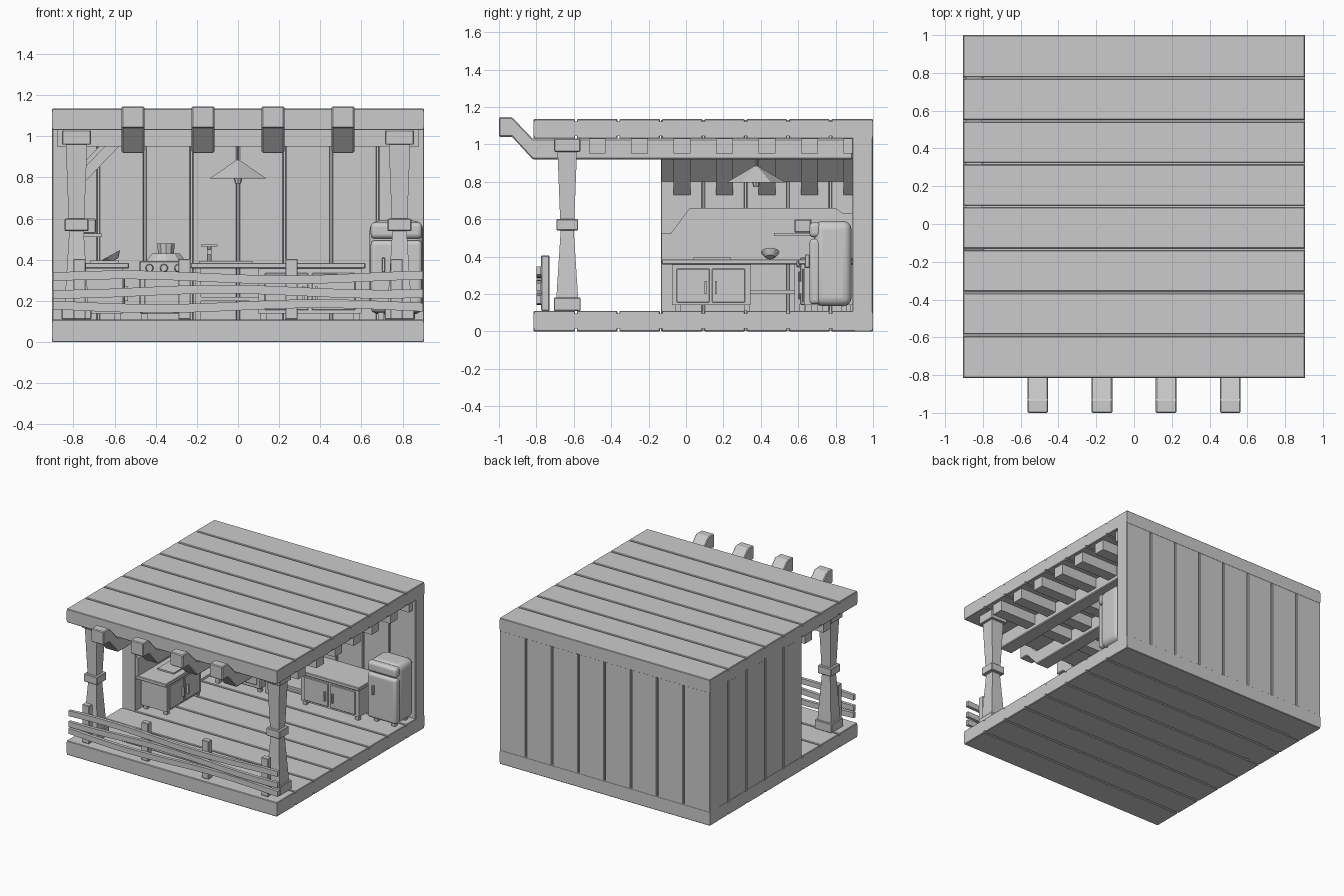
import bpy, math
from mathutils import Vector

old = bpy.data.objects.get("Cube")
if old:
    bpy.data.objects.remove(old)

grey = bpy.data.materials.new("plain grey")
grey.use_nodes = True
grey.diffuse_color = (0.6, 0.6, 0.6, 1)
grey.node_tree.nodes["Principled BSDF"].inputs["Base Color"].default_value = (0.6, 0.6, 0.6, 1)


def mesh(name, verts, faces):
    me = bpy.data.meshes.new(name)
    me.from_pydata(verts, [], faces)
    me.materials.append(grey)
    ob = bpy.data.objects.new(name, me)
    bpy.context.collection.objects.link(ob)
    return ob


def bevel(ob, width, segments=1):
    mod = ob.modifiers.new("bevel", "BEVEL")
    mod.width, mod.segments = width, segments
    return ob


def prism(name, pts, axis, lo, hi):
    """Extrude a closed outline along axis; outline uses the other two axes in order."""
    def place(p, d):
        c = list(p)
        c.insert(axis, d)
        return c
    n = len(pts)
    verts = [place(p, lo) for p in pts] + [place(p, hi) for p in pts]
    faces = [list(range(n))[::-1], list(range(n, 2 * n))]
    faces += [[i, (i + 1) % n, (i + 1) % n + n, i + n] for i in range(n)]
    ob = mesh(name, verts, faces)
    # consistent outward normals
    import bmesh
    bm = bmesh.new()
    bm.from_mesh(ob.data)
    bmesh.ops.recalc_face_normals(bm, faces=bm.faces)
    bm.to_mesh(ob.data)
    bm.free()
    return ob


def box(name, x, y, z, width=0):
    ob = prism(name, [(x[0], y[0]), (x[1], y[0]), (x[1], y[1]), (x[0], y[1])], 2, z[0], z[1])
    return bevel(ob, width) if width else ob


def taper(name, cx, cy, levels):
    """Square column through (half width, height) levels."""
    verts, faces = [], []
    for h, z in levels:
        verts += [(cx - h, cy - h, z), (cx + h, cy - h, z), (cx + h, cy + h, z), (cx - h, cy + h, z)]
    for k in range(len(levels) - 1):
        for i in range(4):
            a, b = 4 * k + i, 4 * k + (i + 1) % 4
            faces.append([a, b, b + 4, a + 4])
    n = len(verts)
    faces += [[3, 2, 1, 0], [n - 4, n - 3, n - 2, n - 1]]
    return mesh(name, verts, faces)


def cone(name, loc, r1, r2, depth, sides, turn=0):
    bpy.ops.mesh.primitive_cone_add(vertices=sides, radius1=r1, radius2=r2, depth=depth,
                                    location=loc, rotation=(0, 0, turn))
    ob = bpy.context.object
    ob.name = name
    ob.data.materials.append(grey)
    return ob


def planked(name, lo, hi, along, thick, count):
    """Slab with a core and a row of bevelled planks; along = axis the planks are counted on."""
    core_lo, core_hi = list(lo), list(hi)
    core_lo[thick] += 0.014
    core_hi[thick] -= 0.014
    box(name + "_core", *zip(core_lo, core_hi))
    step = (hi[along] - lo[along]) / count
    for i in range(count):
        a, b = list(lo), list(hi)
        a[along] = lo[along] + i * step + (0.005 if i else 0)
        b[along] = lo[along] + (i + 1) * step - (0.005 if i < count - 1 else 0)
        box(name + "_plank", *zip(a, b), 0.004)


W, FRONT, INNER = 0.905, -0.815, 0.89
STEP = 1.815 / 8

# shell: floor, roof, back wall, side wall
planked("floor", (-W, FRONT, 0), (W, 1, 0.11), 1, 2, 8)
planked("roof", (-W, FRONT, 1.03), (W, 1, 1.135), 1, 2, 8)
planked("back_wall", (-W, INNER, 0.002), (W, 0.999, 1.13), 0, 1, 8)
planked("side_wall", (-W + 0.001, -0.134, 0.002), (-0.79, 0.998, 1.13), 1, 0, 5)

# long rafters with raised front ends
rafter = [(-1, 1.145), (-0.93, 1.145), (-0.82, 1.03), (INNER, 1.03),
          (INNER, 0.92), (-0.82, 0.92), (-0.93, 1.04), (-1, 1.04)]
for x in (-0.51, -0.17, 0.17, 0.51):
    bevel(prism("rafter", rafter, 0, x - 0.055, x + 0.055), 0.006)

# cross joists, bent down to the side wall where it exists
for i in range(1, 8):
    y = FRONT + (i + 0.5) * STEP
    if y > -0.13:
        pts = [(0.88, 1.03), (-0.58, 1.03), (-0.79, 0.81), (-0.79, 0.73), (-0.58, 0.95), (0.88, 0.95)]
    else:
        pts = [(0.88, 1.03), (-0.88, 1.03), (-0.88, 0.95), (0.88, 0.95)]
    prism("joist", pts, 1, y - 0.045, min(y + 0.045, INNER))
prism("sloped_board", [(-0.79, 0.8), (-0.57, 1.03), (-0.6, 1.03), (-0.79, 0.83)], 1, -0.13, INNER)

# porch posts
for x in (-0.785, 0.785):
    taper("porch_post", x, -0.635, [(0.058, 0.18), (0.035, 0.54), (0.038, 0.6), (0.052, 0.96)])
    for half, z0, z1 in ((0.072, 0.11, 0.18), (0.058, 0.54, 0.6), (0.07, 0.96, 1.03)):
        box("post_collar", (x - half, x + half), (-0.635 - half, -0.635 + half), (z0, z1), 0.004)

# fence
for x in (-0.77, -0.26, 0.26, 0.77):
    box("fence_post", (x - 0.03, x + 0.03), (-0.775, -0.73), (0.11, 0.405), 0.004)
for k, z in enumerate((0.175, 0.245, 0.315)):
    xs = [-0.9 + 0.1 * i for i in range(19)]
    wave = [z + 0.012 * math.sin(4 * x + 1.9 * k) for x in xs]
    outline = [(x, w + 0.021) for x, w in zip(xs, wave)]
    outline += [(x, w - 0.021) for x, w in zip(xs[::-1], wave[::-1])]
    prism("fence_rail", outline, 1, -0.8, -0.775)

# side counter with backsplash, cabinet and shelf
splash = [(-0.13, 0.385), (-0.13, 0.525), (-0.08, 0.525), (0.02, 0.66),
          (0.8, 0.66), (0.84, 0.63), (INNER, 0.63), (INNER, 0.385)]
prism("backsplash", splash, 0, -0.79, -0.77)
box("side_counter_top", (-0.79, -0.53), (-0.13, 0.63), (0.358, 0.385), 0.004)
box("side_cabinet", (-0.78, -0.56), (-0.075, 0.345), (0.14, 0.358))
box("side_low_shelf", (-0.78, -0.58), (0.345, 0.6), (0.2, 0.22))
for y in (-0.05, 0.14):
    box("side_door", (-0.56, -0.55), (y, y + 0.175), (0.155, 0.335), 0.003)
for y in (0.1, 0.155):
    box("side_door_handle", (-0.55, -0.535), (y, y + 0.012), (0.2, 0.27))
for y in (-0.06, 0.31, 0.58):
    for x in (-0.77, -0.6):
        box("side_foot", (x, x + 0.03), (y, y + 0.03), (0.11, 0.358 if y > 0.5 else 0.14))
box("chopping_board", (-0.72, -0.58), (0.04, 0.24), (0.385, 0.396))
box("wall_shelf", (-0.79, -0.66), (0.47, 0.67), (0.51, 0.527))
box("shelf_box", (-0.78, -0.69), (0.58, 0.67), (0.527, 0.6), 0.006)
bowl = cone("dish", (-0.61, 0.45, 0.41), 0.025, 0.05, 0.03, 12)
bowl.rotation_euler = (0, -0.5, 0)

# back counter with cabinet, sink and tap
box("back_counter_top", (-0.23, 0.62), (0.6, INNER), (0.358, 0.385), 0.004)
box("back_cabinet", (0.1, 0.6), (0.63, INNER), (0.14, 0.358))
box("back_low_shelf", (-0.21, 0.1), (0.64, INNER), (0.2, 0.22))
box("sink_rim", (-0.19, 0.07), (0.65, 0.84), (0.385, 0.393))
for x in (0.13, 0.36):
    box("back_door", (x, x + 0.21), (0.62, 0.63), (0.155, 0.335), 0.003)
for x in (0.31, 0.375):
    box("back_door_handle", (x, x + 0.012), (0.605, 0.62), (0.2, 0.27))
for x in (-0.21, 0.11, 0.56):
    for y in (0.64, 0.85):
        box("back_foot", (x, x + 0.03), (y, y + 0.03), (0.11, 0.358 if x < 0 else 0.14))
cone("tap_stem", (-0.14, 0.82, 0.425), 0.012, 0.01, 0.08, 8)
box("tap_spout", (-0.15, -0.13), (0.71, 0.83), (0.45, 0.465), 0.003)
box("tap_nozzle", (-0.15, -0.13), (0.71, 0.725), (0.425, 0.45))
box("tap_lever", (-0.18, -0.1), (0.81, 0.825), (0.465, 0.475))

# stove with burner and pot
box("stove", (-0.48, -0.235), (0.61, INNER), (0.14, 0.395), 0.006)
box("oven_door", (-0.455, -0.26), (0.6, 0.61), (0.17, 0.32), 0.003)
for x in (-0.47, -0.275):
    for y in (0.63, 0.85):
        box("stove_foot", (x, x + 0.03), (y, y + 0.03), (0.11, 0.14))
for x in (-0.43, -0.36, -0.29):
    knob = cone("stove_knob", (x, 0.6, 0.36), 0.02, 0.016, 0.02, 10)
    knob.rotation_euler = (math.pi / 2, 0, 0)
cone("pan", (-0.35, 0.75, 0.413), 0.1, 0.07, 0.036, 10)
cone("pot", (-0.35, 0.75, 0.455), 0.04, 0.045, 0.048, 10)

# rounded fridge
def rounded(name, x, y, z, width):
    ob = bevel(box(name, x, y, z), width, 4)
    bpy.ops.object.select_all(action="DESELECT")
    ob.select_set(True)
    bpy.context.view_layer.objects.active = ob
    bpy.ops.object.shade_smooth_by_angle(angle=math.radians(40))


rounded("fridge_body", (0.64, 0.9), (0.685, 0.885), (0.135, 0.59), 0.045)
rounded("fridge_door", (0.645, 0.895), (0.66, 0.72), (0.145, 0.495), 0.022)
rounded("freezer_door", (0.645, 0.895), (0.66, 0.72), (0.503, 0.582), 0.022)
box("fridge_handle", (0.7, 0.715), (0.635, 0.66), (0.34, 0.41), 0.003)
for x in (0.68, 0.83):
    for y in (0.7, 0.83):
        box("fridge_foot", (x, x + 0.03), (y, y + 0.03), (0.11, 0.15))

# hanging lamp
cone("lamp_shade", (0, 0.375, 0.84), 0.16, 0.008, 0.09, 6)
cone("lamp_bulb", (0, 0.375, 0.787), 0.015, 0.022, 0.03, 8)
cone("lamp_cord", (0, 0.375, 0.955), 0.006, 0.006, 0.15, 6)
